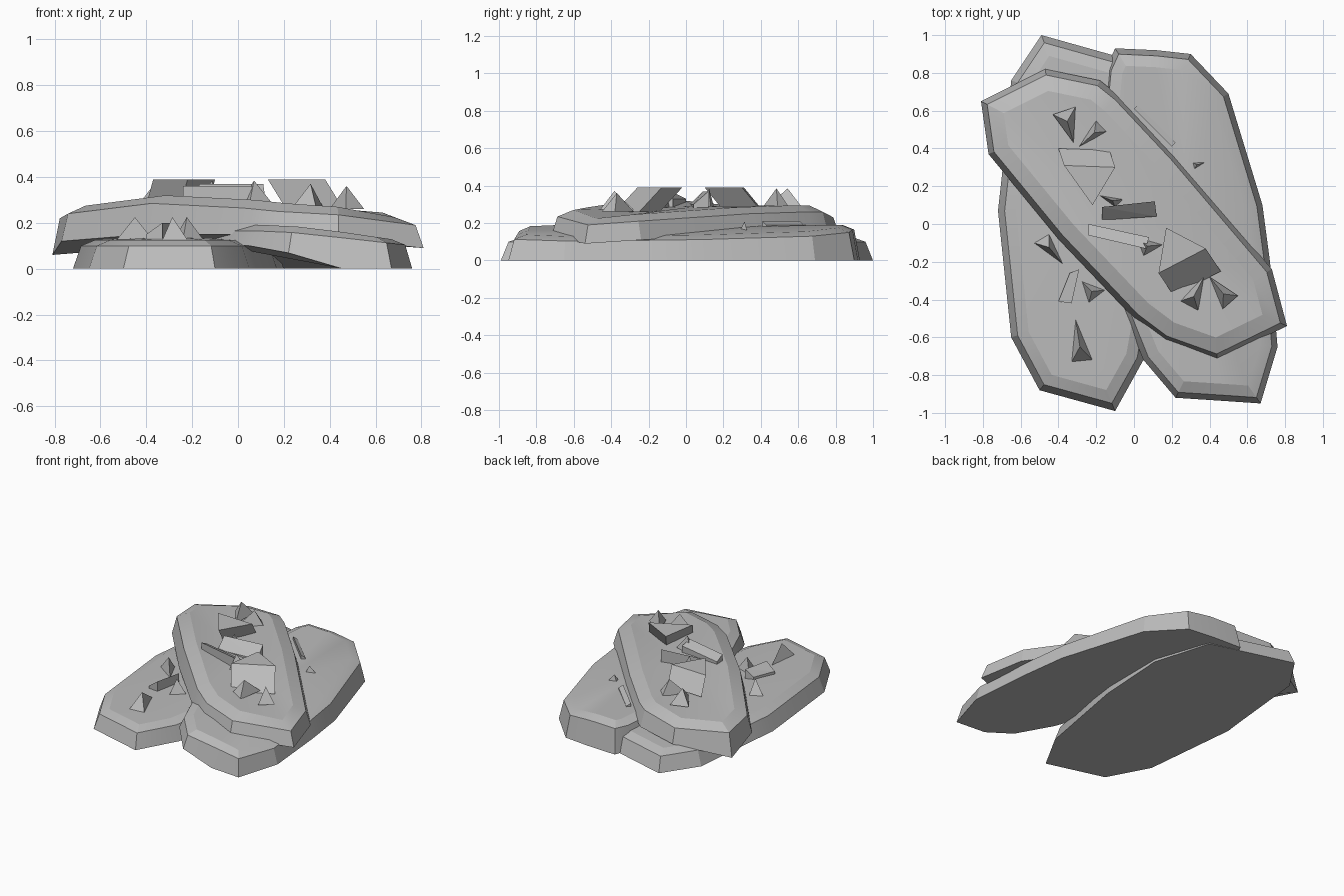
import bpy, bmesh, math
from mathutils import Vector

cube = bpy.data.objects.get("Cube")
if cube:
    bpy.data.objects.remove(cube, do_unlink=True)

stone = bpy.data.materials.new("stone_grey")
stone.use_nodes = True
GREY = (0.5, 0.5, 0.5, 1)
stone.diffuse_color = GREY
for node in stone.node_tree.nodes:
    if node.type == 'BSDF_PRINCIPLED':
        node.inputs["Base Color"].default_value = GREY
        node.inputs["Roughness"].default_value = 0.9


def finish(name, bm, smooth=False):
    bmesh.ops.recalc_face_normals(bm, faces=bm.faces)
    mesh = bpy.data.meshes.new(name)
    bm.to_mesh(mesh)
    bm.free()
    mesh.materials.append(stone)
    if smooth:
        mesh.polygons.foreach_set("use_smooth", [True] * len(mesh.polygons))
        mesh.set_sharp_from_angle(angle=math.radians(20))
    obj = bpy.data.objects.new(name, mesh)
    bpy.context.collection.objects.link(obj)
    return obj


def inset(points, amount):
    """Move every corner of a counter-clockwise outline inwards."""
    result = []
    for i, p in enumerate(points):
        a = (p - points[i - 1]).normalized()
        b = (points[(i + 1) % len(points)] - p).normalized()
        na, nb = Vector((-a.y, a.x)), Vector((-b.y, b.x))
        result.append(p + (na + nb) * amount / (1 + na.dot(nb)))
    return result


def slab(name, outline, lows, rims, lip, bevel, rise, crown):
    """Rough slab: sloping wall, bevelled rim, and a slightly crowned top."""
    base = [Vector(p) for p in outline]
    rings = [(base, lows),
             (inset(base, lip), rims),
             (inset(base, lip + bevel), [z + rise for z in rims])]
    bm = bmesh.new()
    loops = [[bm.verts.new((p.x, p.y, z)) for p, z in zip(pts, zs)] for pts, zs in rings]
    n = len(base)
    for lower, upper in zip(loops, loops[1:]):
        for i in range(n):
            j = (i + 1) % n
            bm.faces.new((lower[i], lower[j], upper[j], upper[i]))
    bm.faces.new(loops[0][::-1])
    top = bm.faces.new(loops[-1])
    poked = bmesh.ops.poke(bm, faces=[top])
    poked["verts"][0].co.z += crown
    return finish(name, bm, True)


def chunk(name, points):
    """Angular fragment wrapped around a few points."""
    bm = bmesh.new()
    for p in points:
        bm.verts.new(p)
    bmesh.ops.convex_hull(bm, input=bm.verts)
    return finish(name, bm)


# Slab lying flat on the ground
west = [(-.5, -.88), (-.1, -.99), (.05, -.72), (.17, -.06), (.2, .44), (.08, .84),
        (-.49, 1), (-.65, .76), (-.7, .25), (-.72, .07), (-.65, -.6)]
slab("west_slab", west, [0] * len(west), [.1] * len(west), .035, .06, .025, .015)

# Slab leaning on the first one, raised at its front left corner
east = [(.22, -.92), (.45, -.935), (.67, -.95), (.76, -.65), (.72, -.2), (.68, .1),
        (.5, .69), (.3, .9), (.12, .92), (-.1, .93), (-.15, .82), (-.2, .3),
        (-.12, -.3), (.05, -.72)]
slab("east_slab", east, [max(0, .043 - .3 * x - .1 * y) for x, y in east],
     [min(.165, .18 - .1 * x) for x, y in east], .03, .06, .025, .01)

# Long slab lying across both, drooping at the ends
cross = [(-.81, .65, .06, .22), (-.77, .37, .12, .24), (-.4, -.08, .15, .285),
         (0, -.5, .15, .265), (.16, -.62, .14, .25), (.44, -.72, .13, .235),
         (.81, -.54, .09, .19), (.73, -.24, .11, .21), (.22, .36, .15, .25),
         (-.08, .68, .16, .26), (-.18, .76, .15, .26), (-.47, .82, .13, .23)]
slab("cross_slab", [p[:2] for p in cross], [p[2] for p in cross],
     [p[3] for p in cross], .03, .08, .035, .01)

# Pointed shards, given by their three lower corners
upper_shards = [
    (-.43, .58, -.31, .62, -.32, .43), (-.29, .41, -.14, .49, -.2, .55),
    (-.18, .15, -.06, .13, -.1, .09), (.01, -.07, .15, -.11, .05, -.17),
    (.24, -.41, .34, -.46, .37, -.28), (.4, -.28, .55, -.38, .47, -.45)]
lower_shards = [
    (-.53, -.1, -.45, -.05, -.37, -.22), (-.28, -.3, -.15, -.35, -.24, -.42),
    (-.31, -.5, -.22, -.72, -.33, -.73), (.28, .34, .42, .34, .3, .26)]
for label, shards, level in (("upper", upper_shards, .285), ("lower", lower_shards, .125)):
    for i, s in enumerate(shards):
        low = level - .06 * max(0, s[0])
        corners = [Vector((s[k], s[k + 1], low)) for k in (0, 2, 4)]
        tip = sum(corners, Vector()) / 3
        tip.z = low + .1
        chunk(f"{label}_shard_{i + 1}", corners + [tip])


# Blocks with a triangular top, leaning as they go down
def block(name, triangle, lean):
    top = [Vector((x, y, .39)) for x, y in triangle]
    chunk(name, top + [p + Vector(lean) for p in top])


block("back_block", [(-.37, .31), (-.1, .3), (-.22, .1)], (-.03, .09, -.11))
block("front_block", [(.17, -.02), (.38, -.13), (.13, -.26)], (.08, -.12, -.13))


# Splinters: a sloped four-cornered face above a buried base
def splinter(name, ridge, foot, high, low, base):
    face = [(*p, high) for p in ridge] + [(*p, low) for p in foot]
    chunk(name, face + [(x, y, base) for x, y, z in face])


splinter("middle_splinter", [(-.17, .09), (.11, .12)], [(-.17, .02), (.12, .04)], .37, .3, .25)
splinter("long_splinter", [(-.24, -.06), (.06, -.13)], [(-.24, 0), (.08, -.07)], .36, .33, .25)
splinter("side_splinter", [(0, .61), (.2, .41)], [(.02, .63), (.22, .43)], .21, .19, .14)
splinter("low_splinter", [(-.29, -.24), (-.33, -.42)], [(-.34, -.26), (-.4, -.41)], .2, .15, .11)
